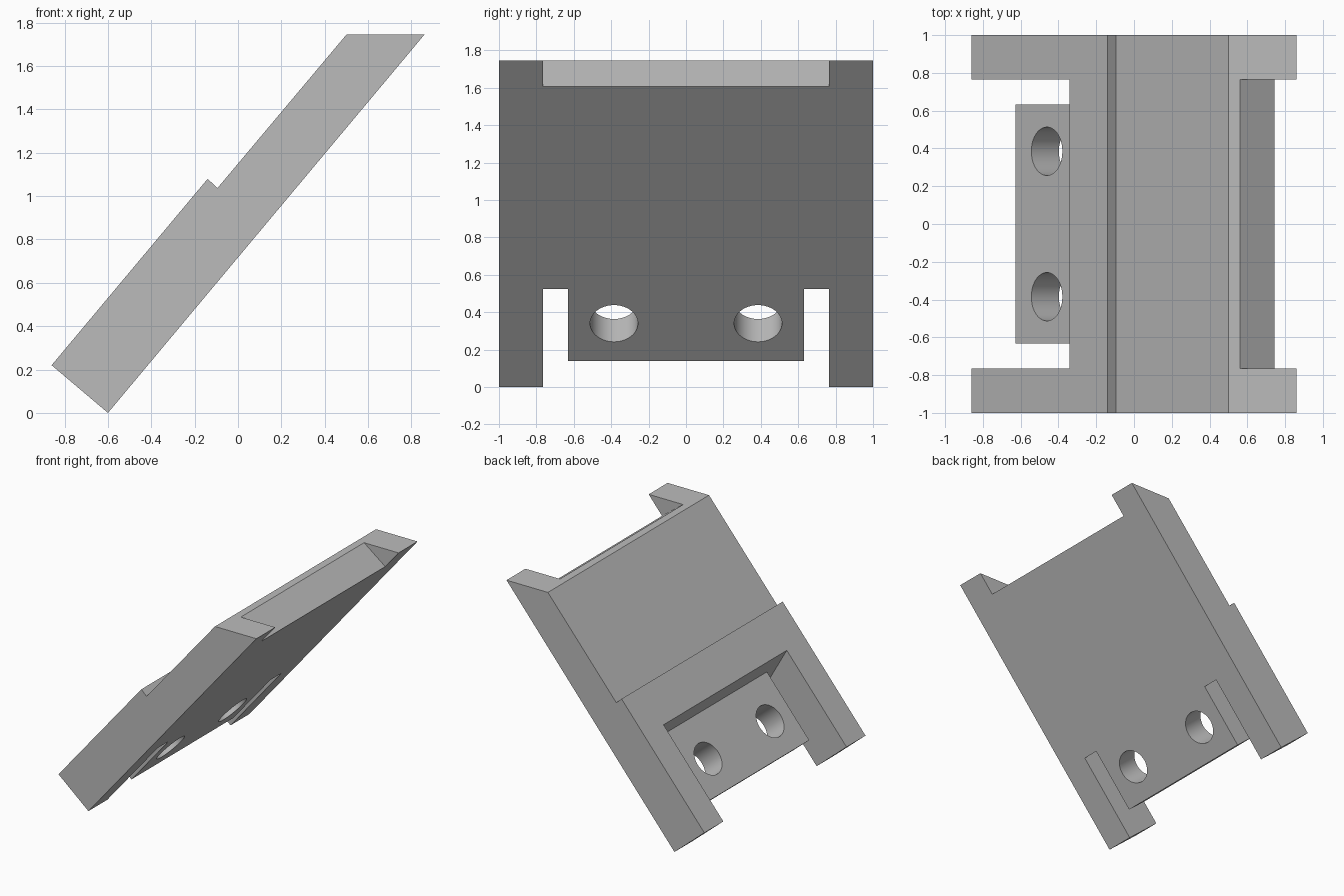
import bpy, bmesh, math
from mathutils import Matrix, Vector

if "Cube" in bpy.data.objects:
    bpy.data.objects.remove(bpy.data.objects["Cube"], do_unlink=True)

# Slope frame: s runs up the underside, t is the height above it
ORIGIN = Vector((-0.60, 0, 0))
ALONG = Vector((1.46, 0, 1.745)).normalized()
NORMAL = Vector((-ALONG.z, 0, ALONG.x))

grey = bpy.data.materials.new("plain_grey")
grey.use_nodes = True
grey.diffuse_color = (0.5, 0.5, 0.5, 1)
grey.node_tree.nodes["Principled BSDF"].inputs["Base Color"].default_value = (0.5, 0.5, 0.5, 1)


def slope(s, t):
    p = ORIGIN + ALONG * s + NORMAL * t
    return (p.x, p.z)


def add_object(name, bm):
    bmesh.ops.recalc_face_normals(bm, faces=bm.faces)
    mesh = bpy.data.meshes.new(name)
    bm.to_mesh(mesh)
    bm.free()
    mesh.materials.append(grey)
    ob = bpy.data.objects.new(name, mesh)
    bpy.context.collection.objects.link(ob)
    return ob


def prism(name, profile, half_width):
    """Extrude an x-z profile evenly to both sides of y = 0."""
    bm = bmesh.new()
    face = bm.faces.new([bm.verts.new((x, -half_width, z)) for x, z in profile])
    ext = bmesh.ops.extrude_face_region(bm, geom=[face])
    moved = [v for v in ext["geom"] if isinstance(v, bmesh.types.BMVert)]
    bmesh.ops.translate(bm, verts=moved, vec=(0, 2 * half_width, 0))
    return add_object(name, bm)


def cut(target, cutter):
    cutter.hide_render = True
    mod = target.modifiers.new("cut", 'BOOLEAN')
    mod.operation = 'DIFFERENCE'
    mod.solver = 'EXACT'
    mod.object = cutter
    bpy.context.view_layer.objects.active = target
    bpy.ops.object.modifier_apply(modifier=mod.name)
    bpy.data.objects.remove(cutter, do_unlink=True)


# Slanted plate with a small step on its upper face
plate = prism("slanted_plate", [(-0.86, 0.22), (-0.60, 0), (0.86, 1.745),
                                (0.50, 1.745), (-0.095, 1.037), (-0.14, 1.08)], 1.0)

# Notch across the upper end
cut(plate, prism("top_notch", [(0.926, 1.469), (1.2, 1.469), (1.2, 1.883), (0.377, 1.883)], 0.765))

# Lower recess, leaving a thin mounting tab between two side slots
recess = prism("lower_recess", [slope(-0.2, -0.1), slope(0.647, -0.1),
                                slope(0.852, 0.45), slope(-0.2, 0.45)], 0.765)
cut(recess, prism("mounting_tab", [slope(0.183, -0.2), slope(1.0, -0.2),
                                   slope(1.0, 0.19), slope(0.183, 0.19)], 0.632))
cut(plate, recess)

# Two round screw holes through the tab
for side in (-1, 1):
    bm = bmesh.new()
    bmesh.ops.create_cone(bm, cap_ends=True, segments=48, radius1=0.128, radius2=0.128, depth=0.5)
    x, z = slope(0.443, 0.1)
    turn = NORMAL.to_track_quat('Z', 'Y').to_matrix().to_4x4()
    bm.transform(Matrix.Translation((x, 0.385 * side, z)) @ turn)
    cut(plate, add_object("screw_hole", bm))

# Smooth hole walls, crisp edges elsewhere
bpy.ops.object.select_all(action='DESELECT')
plate.select_set(True)
bpy.context.view_layer.objects.active = plate
bpy.ops.object.shade_smooth_by_angle(angle=math.radians(30))
